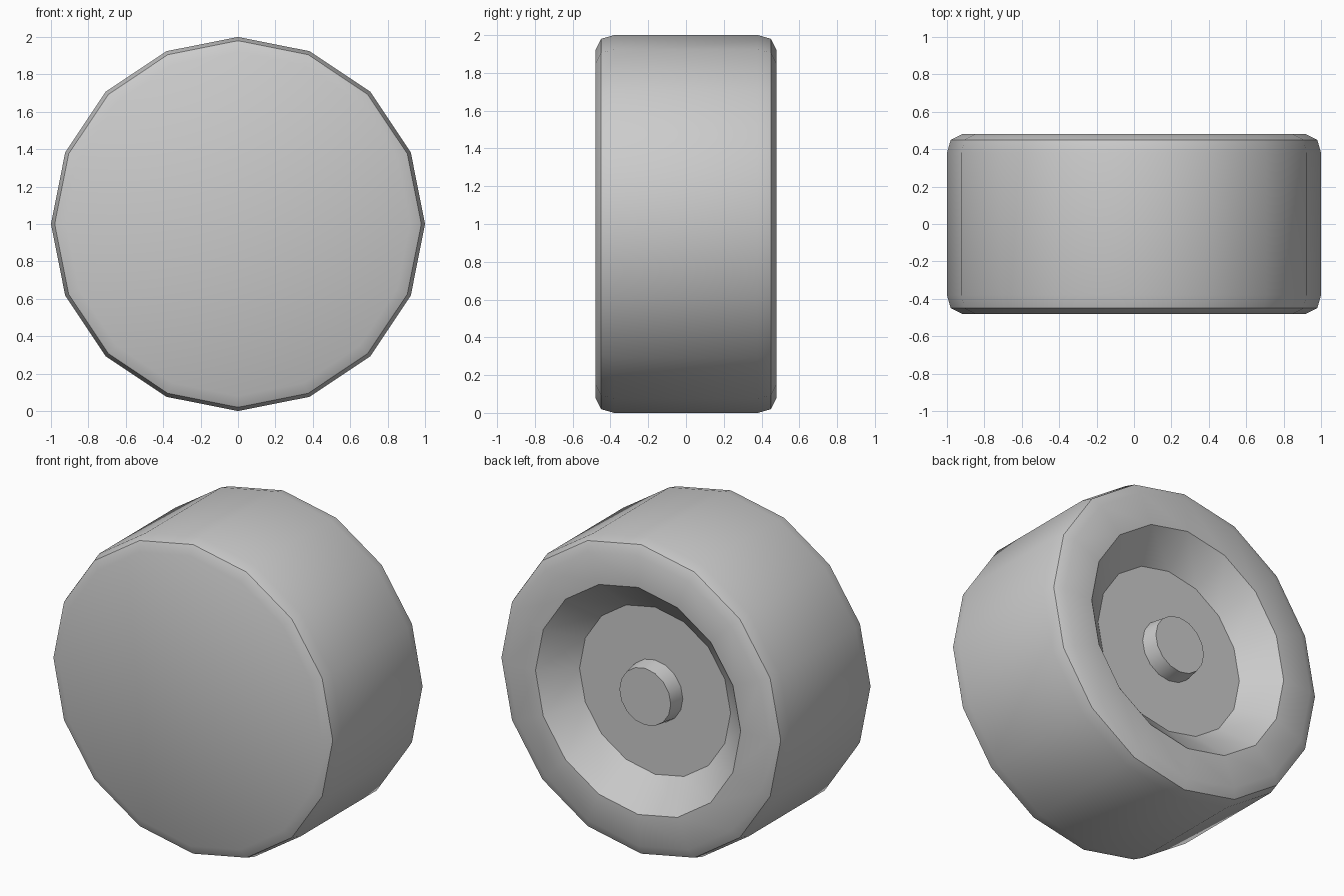
import bpy, bmesh, math

SIDES = 16

cube = bpy.data.objects.get("Cube")
if cube:
    bpy.data.objects.remove(cube, do_unlink=True)

# Plain grey material
grey = bpy.data.materials.new("light grey")
grey.use_nodes = True
colour = (0.6, 0.6, 0.6, 1)
grey.diffuse_color = colour
grey.node_tree.nodes["Principled BSDF"].inputs["Base Color"].default_value = colour


def lathe(name, profile):
    """Turn (radius, y) points about the wheel axle and cap both ends."""
    bm = bmesh.new()
    rings = []
    for radius, y in profile:
        ring = []
        for i in range(SIDES):
            a = math.tau * i / SIDES
            ring.append(bm.verts.new((radius * math.cos(a), y, 1 + radius * math.sin(a))))
        rings.append(ring)
    for lower, upper in zip(rings, rings[1:]):
        for i in range(SIDES):
            j = (i + 1) % SIDES
            bm.faces.new((lower[i], lower[j], upper[j], upper[i]))
    bm.faces.new(rings[0])
    bm.faces.new(rings[-1])
    bmesh.ops.recalc_face_normals(bm, faces=bm.faces)
    mesh = bpy.data.meshes.new(name)
    bm.to_mesh(mesh)
    bm.free()
    mesh.materials.append(grey)
    obj = bpy.data.objects.new(name, mesh)
    bpy.context.collection.objects.link(obj)
    bpy.ops.object.select_all(action="DESELECT")
    obj.select_set(True)
    bpy.context.view_layer.objects.active = obj
    bpy.ops.object.shade_smooth_by_angle(angle=math.radians(30))
    return obj


# Rounded tread shoulder, mirrored front to back
shoulder = [(0.92, -0.48), (0.98, -0.45), (1.0, -0.38)]
tread = shoulder + [(r, -y) for r, y in reversed(shoulder)]

# Tapered recess in the back, then the raised axle hub on its floor
recess = [(0.72, 0.48), (0.53, 0.31)]
hub = [(0.195, 0.31), (0.18, 0.41)]

lathe("wheel", tread + recess + hub)
